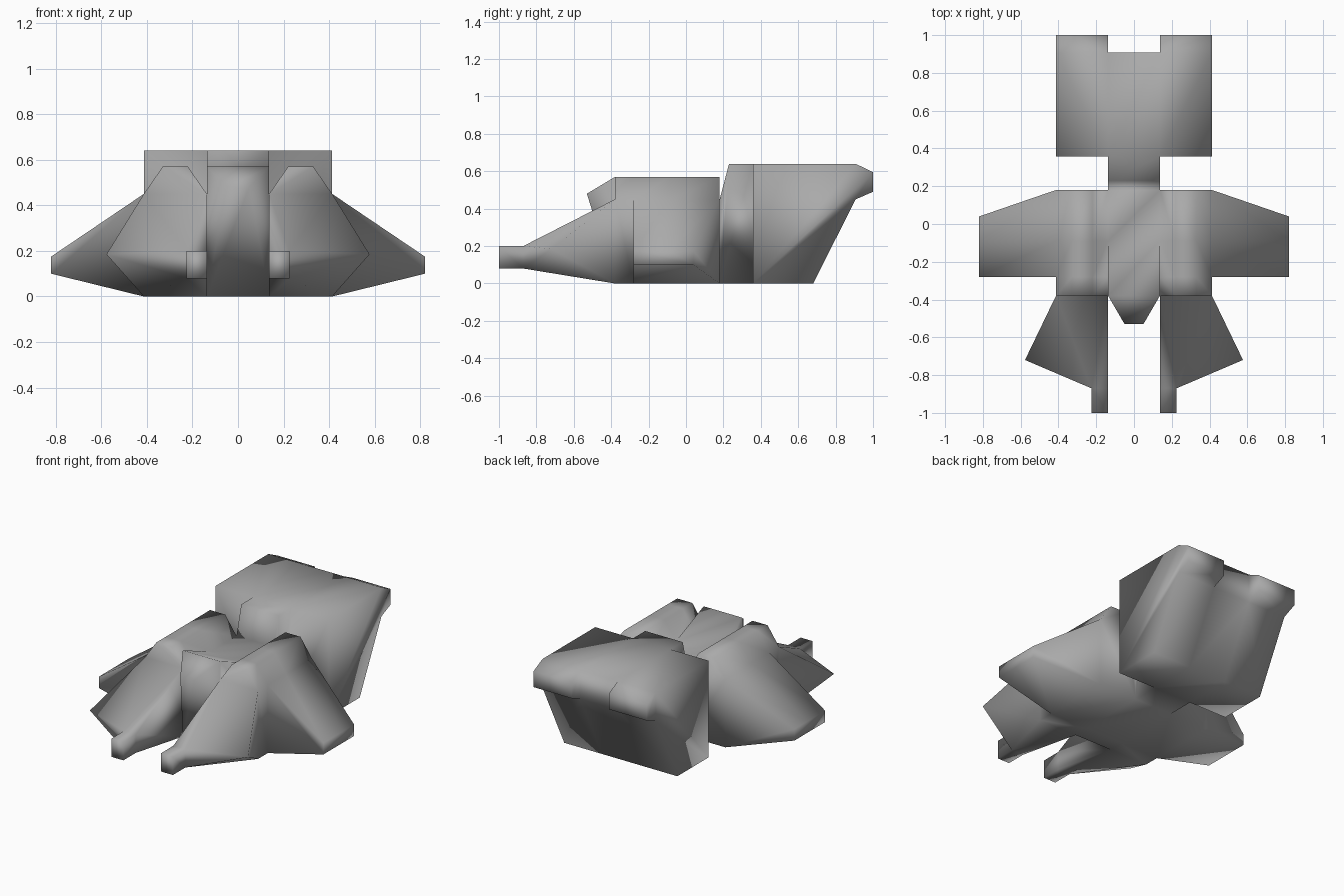
import bpy, bmesh

if "Cube" in bpy.data.objects:
    bpy.data.objects.remove(bpy.data.objects["Cube"])

bm = bmesh.new()


def face(pts):
    bm.faces.new([bm.verts.new(p) for p in pts])


def loft(rings, closed=False):
    """Skin quads between neighbouring rings of points."""
    for a, b in zip(rings, rings[1:]):
        n = len(a)
        for i in range(n if closed else n - 1):
            j = (i + 1) % n
            face([a[i], a[j], b[j], b[i]])


def at_x(x, yz):
    return [(x, y, z) for y, z in yz]


def at_y(y, xz):
    return [(x, y, z) for x, z in xz]


IN, OUT = 0.137, 0.413               # inner and outer width lines
BACK, MID, FRONT = 0.18, -0.28, -0.38
KNEE = -0.09                         # where the snout ridge meets the valley

# Central spine and snout (half)
loft([[(0, y, z), (x, y, z)] for x, y, z in
      [(IN, BACK, .45), (IN, KNEE, .45), (IN, FRONT, .57), (.05, -.53, .48),
       (IN, FRONT, 0), (IN, MID, 0), (IN, BACK, 0)]])
face([(IN, FRONT, .57), (.05, -.53, .48), (IN, FRONT, 0), (IN, FRONT, .45)])
face(at_x(IN, [(FRONT, .57), (FRONT, .45), (MID, .45), (KNEE, .45)]))

# Shoulder lobe
arch = [(IN, .45), (.22, .57), (.33, .57), (OUT, .45)]
base = [(IN, 0), (OUT, 0)]
loft([at_y(y, arch) for y in (BACK, KNEE, MID, FRONT)])
loft([at_y(y, base) for y in (BACK, MID, FRONT)])
face(at_y(FRONT, arch))
face(at_y(BACK, arch + base[::-1]))
face(at_x(OUT, [(MID, 0), (FRONT, 0), (FRONT, .45), (MID, .45)]))

# Side fin
tip = at_x(.82, [(MID, .10), (.04, .10), (.04, .175), (MID, .175)])
loft([at_x(OUT, [(MID, 0), (BACK, 0), (BACK, .45), (KNEE, .45), (MID, .45)]),
      tip[:3] + [(.82, KNEE, .175)] + tip[3:]], True)
face(tip[:3] + [(.82, KNEE, .175)] + tip[3:])

# Front leg with a pointed outer corner, and foot
elbow = (.577, -.72, .185)
ankle = [(IN, .08), (.225, .08), (.225, .2), (IN, .2)]
for hip_z, ankle_z in ((0, .08), (.45, .2)):
    a, b = (IN, FRONT, hip_z), (OUT, FRONT, hip_z)
    c, d = (.225, -.87, ankle_z), (IN, -.87, ankle_z)
    face([a, b, c])
    face([a, c, d])
    face([b, elbow, c])
face([(OUT, FRONT, 0), (OUT, FRONT, .45), elbow])
face([(.225, -.87, .08), (.225, -.87, .2), elbow])
face(at_x(IN, [(FRONT, 0), (FRONT, .45), (-.87, .2), (-.87, .08)]))
loft([at_y(-.87, ankle), at_y(-1, ankle)], True)
face(at_y(-1, ankle))

# Neck
neck = [(BACK, .45), (.23, .64), (.357, .64)]
loft([at_x(0, neck), at_x(IN, neck)])
face(at_x(IN, neck + [(.357, 0), (BACK, 0)]))
loft([at_x(0, [(BACK, 0), (.357, 0)]), at_x(IN, [(BACK, 0), (.357, 0)])])

# Rear block with two protruding corners and a notch between them
lug = [(.907, .64), (1, .595), (1, .49), (.907, .45)]
under = [(.907, .45), (.68, 0), (.357, 0)]
block = [(.357, .64)] + lug + under[1:]
middle = [(.357, .64), (.907, .64)] + under
loft([at_x(0, middle), at_x(IN, middle)])
loft([at_x(IN, block + block[:1]), at_x(OUT, block + block[:1])])
face(at_x(IN, lug))
face(at_x(OUT, block))

# Weld, mirror and finish the continuous smooth shell
bmesh.ops.remove_doubles(bm, verts=bm.verts, dist=.001)
bmesh.ops.mirror(bm, geom=bm.verts[:] + bm.edges[:] + bm.faces[:],
                 axis='X', merge_dist=.001)
bmesh.ops.remove_doubles(bm, verts=bm.verts, dist=.001)
# Drop the centre line so the normals blend across the full width
centre = [e for e in bm.edges if all(abs(v.co.x) < .001 for v in e.verts)]
bmesh.ops.dissolve_edges(bm, edges=centre, use_verts=True)
bmesh.ops.recalc_face_normals(bm, faces=bm.faces)
for f in bm.faces:
    f.smooth = True

mesh = bpy.data.meshes.new("body_shell")
bm.to_mesh(mesh)
bm.free()
grey = bpy.data.materials.new("dark_grey")
grey.diffuse_color = (.4, .4, .4, 1)
grey.use_nodes = True
grey.node_tree.nodes["Principled BSDF"].inputs["Base Color"].default_value = grey.diffuse_color
mesh.materials.append(grey)
bpy.context.collection.objects.link(bpy.data.objects.new("body_shell", mesh))
